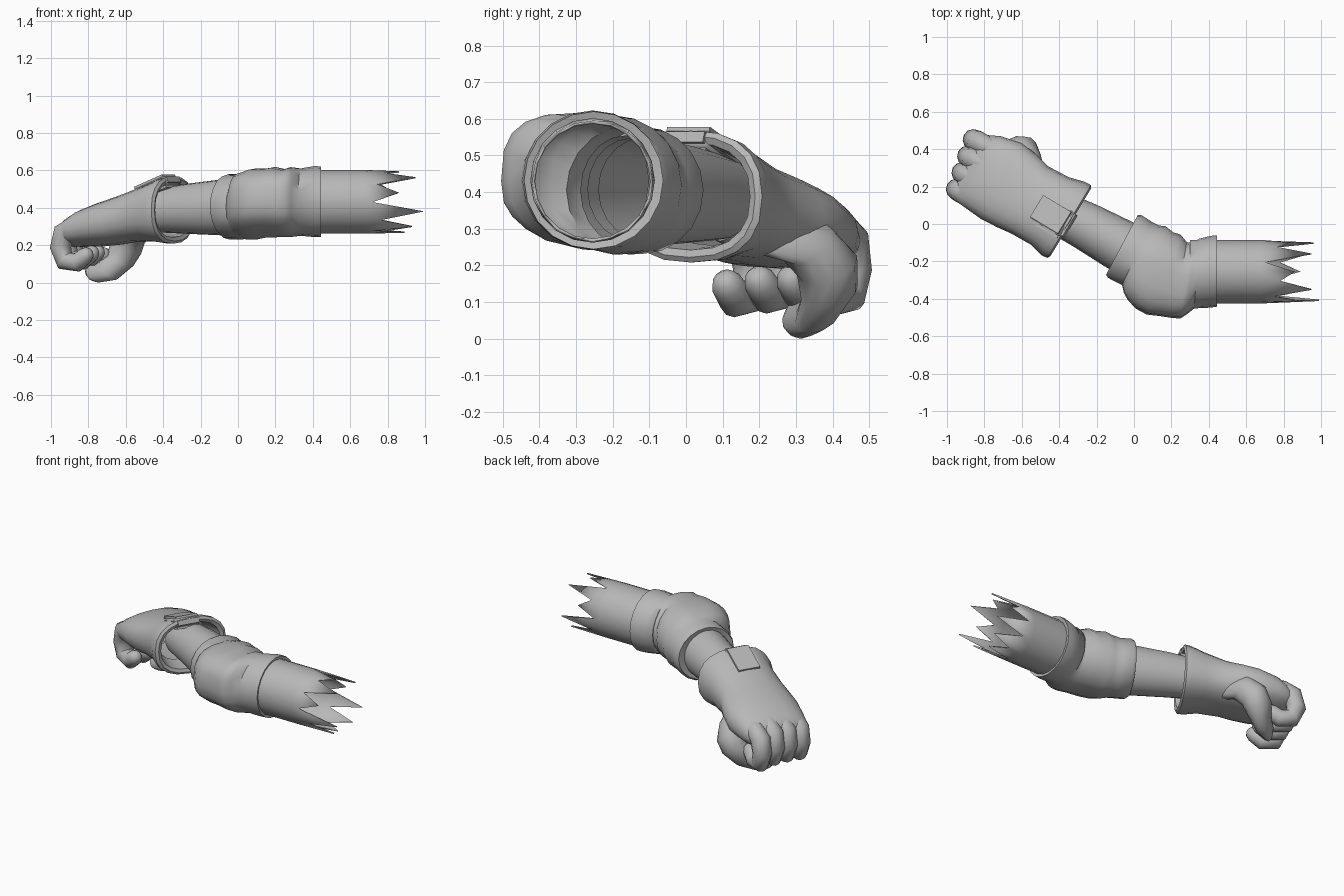
import bpy, bmesh, math
from mathutils import Vector, Matrix

cube = bpy.data.objects.get("Cube")
if cube:
    bpy.data.objects.remove(cube, do_unlink=True)

grey = bpy.data.materials.new("plain grey")
grey.use_nodes = True
GREY = (0.48, 0.48, 0.48, 1)
grey.diffuse_color = GREY
grey.node_tree.nodes["Principled BSDF"].inputs["Base Color"].default_value = GREY


def finish(name, bm, angle=40):
    bmesh.ops.recalc_face_normals(bm, faces=bm.faces)
    mesh = bpy.data.meshes.new(name)
    bm.to_mesh(mesh)
    bm.free()
    mesh.materials.append(grey)
    obj = bpy.data.objects.new(name, mesh)
    bpy.context.collection.objects.link(obj)
    bpy.ops.object.select_all(action='DESELECT')
    obj.select_set(True)
    bpy.context.view_layer.objects.active = obj
    bpy.ops.object.shade_smooth_by_angle(angle=math.radians(angle))
    return obj


def skin(bm, rings, caps=(False, False)):
    """Join rings of points with quads, optionally closing the ends."""
    loops = [[bm.verts.new(p) for p in ring] for ring in rings]
    n = len(loops[0])
    for a, b in zip(loops, loops[1:]):
        for i in range(n):
            j = (i + 1) % n
            bm.faces.new((a[i], a[j], b[j], b[i]))
    for loop, cap in zip((loops[0], loops[-1]), caps):
        if cap:
            bm.faces.new(loop)


def oval(x, y, z, wide, high, yaw, bulge=1, power=2, n=20):
    """Upright cross-section turned about z; bulge makes its outer side wide and boxy."""
    a = math.radians(yaw)
    points = []
    for i in range(n):
        t = math.tau * i / n
        c, s = math.cos(t), math.sin(t)
        padded = c < -.01 and bulge > 1
        e = 2 / (3 if padded else power)
        w = math.copysign(abs(c) ** e, c) * wide * (bulge if padded else 1)
        h = math.copysign(abs(s) ** e, s) * high
        if padded and s < 0:
            h *= 1 + .35 * c
        points.append(Vector((x - math.sin(a) * w, y + math.cos(a) * w, z + h)))
    return points


def loft(name, sections, power=2, caps=(False, False), angle=40):
    bm = bmesh.new()
    skin(bm, [oval(*s, power=power) for s in sections], caps)
    return finish(name, bm, angle)


def tube(name, path, side, n=12):
    """Rounded digit along a path of (point, radius)."""
    (p, r), (q, s) = path[-2:]
    d = (q - p).normalized()
    path = path + [(q + d * s * 0.6, s * 0.75), (q + d * s * 0.9, s * 0.35)]
    rings = []
    for k, (p, r) in enumerate(path):
        before = path[max(k - 1, 0)][0]
        after = path[min(k + 1, len(path) - 1)][0]
        across = (after - before).normalized().cross(side).normalized()
        rings.append([p + (side * math.cos(math.tau * i / n)
                           + across * math.sin(math.tau * i / n)) * r
                      for i in range(n)])
    bm = bmesh.new()
    skin(bm, rings, (True, True))
    return finish(name, bm, 50)


# Torn upper sleeve: thin tube ending in ragged teeth
tips = [.84, .95, .86, .95, .86, .99, .93, .89, .93, .96]
notches = [.72, .76, .7, .78, .74]
rings = [oval(x, -.255, .432, .17, .17, 0) for x in (.3, .45, .68)]
torn = oval(.7, -.255, .43, .165, .165, 0)
for i, p in enumerate(torn):
    p.x = tips[i // 2] if i % 2 else notches[(i // 2) % 5]
bm = bmesh.new()
skin(bm, rings + [torn])
sleeve = finish("torn_sleeve", bm)
shell = sleeve.modifiers.new("thickness", 'SOLIDIFY')
shell.thickness = .008
shell.offset = -1

# Elbow wrap with rolled rims, cloth folds and padding over the elbow
loft("elbow_wrap", [
    (.38, -.255, .432, .165, .165, 0),
    (.44, -.255, .432, .17, .17, 0),
    (.445, -.252, .432, .19, .188, 0),
    (.41, -.255, .433, .192, .19, 0),
    (.335, -.265, .43, .187, .18, -4),
    (.305, -.275, .43, .18, .184, -6, 1.16),
    (.28, -.28, .43, .18, .187, -8, 1.26),
    (.25, -.28, .425, .186, .182, -10, 1.22),
    (.2, -.25, .43, .2, .188, -14, 1.25),
    (.15, -.23, .425, .195, .184, -18, 1.37),
    (.1, -.2, .42, .2, .19, -20, 1.34),
    (.06, -.18, .412, .187, .183, -23, 1.3),
    (.035, -.167, .41, .186, .178, -24, 1.18),
    (.015, -.157, .405, .187, .175, -25),
    (-.05, -.12, .405, .19, .174, -28),
    (-.065, -.112, .408, .18, .164, -28),
    (-.06, -.115, .408, .14, .14, -28),
    (0, -.15, .408, .135, .14, -28)])

# Bare forearm
loft("forearm", [
    (.03, -.165, .405, .14, .15, -28),
    (-.08, -.11, .402, .14, .15, -28),
    (-.26, -.01, .395, .128, .135, -28),
    (-.46, .09, .385, .112, .115, -28)])

# Glove: thick flared cuff, wrist, back of the hand
loft("glove", [
    (-.45, .07, .38, .15, .125, -30),
    (-.38, .03, .385, .18, .138, -31),
    (-.345, .012, .388, .19, .146, -31),
    (-.338, .009, .388, .21, .166, -31),
    (-.347, .013, .388, .227, .18, -31),
    (-.38, .03, .385, .228, .176, -31),
    (-.45, .07, .375, .207, .155, -30),
    (-.56, .13, .35, .205, .135, -29),
    (-.63, .18, .33, .222, .128, -28),
    (-.71, .23, .312, .23, .118, -28),
    (-.81, .28, .29, .213, .1, -27),
    (-.87, .3, .27, .195, .08, -26),
    (-.9, .312, .255, .165, .05, -26)], power=2.4, caps=(False, True))

# Folded flap on top of the cuff
bm = bmesh.new()
bmesh.ops.create_cube(bm, size=1, matrix=Matrix.Translation((-.435, .045, .51))
                      @ Matrix.Rotation(math.radians(-31), 4, 'Z')
                      @ Matrix.Rotation(math.radians(-21), 4, 'Y')
                      @ Matrix.Diagonal((.23, .18, .075, 1)))
bmesh.ops.bevel(bm, geom=bm.edges[:], offset=.022, segments=3, affect='EDGES')
finish("cuff_flap", bm)

# Four fingers curled into a fist
forward = Vector((-.88, .47, 0))
side = Vector((.47, .88, 0)).normalized()
curl = [(-.16, .325, .045), (-.05, .312, .057), (.01, .282, .06),
        (.033, .2, .057), (.005, .13, .054), (-.07, .122, .051), (-.12, .16, .045)]
for k, finger in enumerate(("index", "middle", "ring", "little")):
    base = Vector((-.83, .435, 0)).lerp(Vector((-.92, .17, 0)), k / 3)
    drop = Vector((0, 0, (-.012, 0, -.004, -.014)[k]))
    tube(finger + "_finger",
         [(base + drop + forward * u + Vector((0, 0, z)), r) for u, z, r in curl],
         side)

# Thumb folded beneath the fingers
thumb = [(-.51, .2, .3, .07), (-.55, .32, .27, .08), (-.59, .385, .2, .086),
         (-.63, .392, .125, .08), (-.69, .36, .068, .069), (-.76, .32, .058, .06)]
tube("thumb", [(Vector(p[:3]), p[3]) for p in thumb], side)
